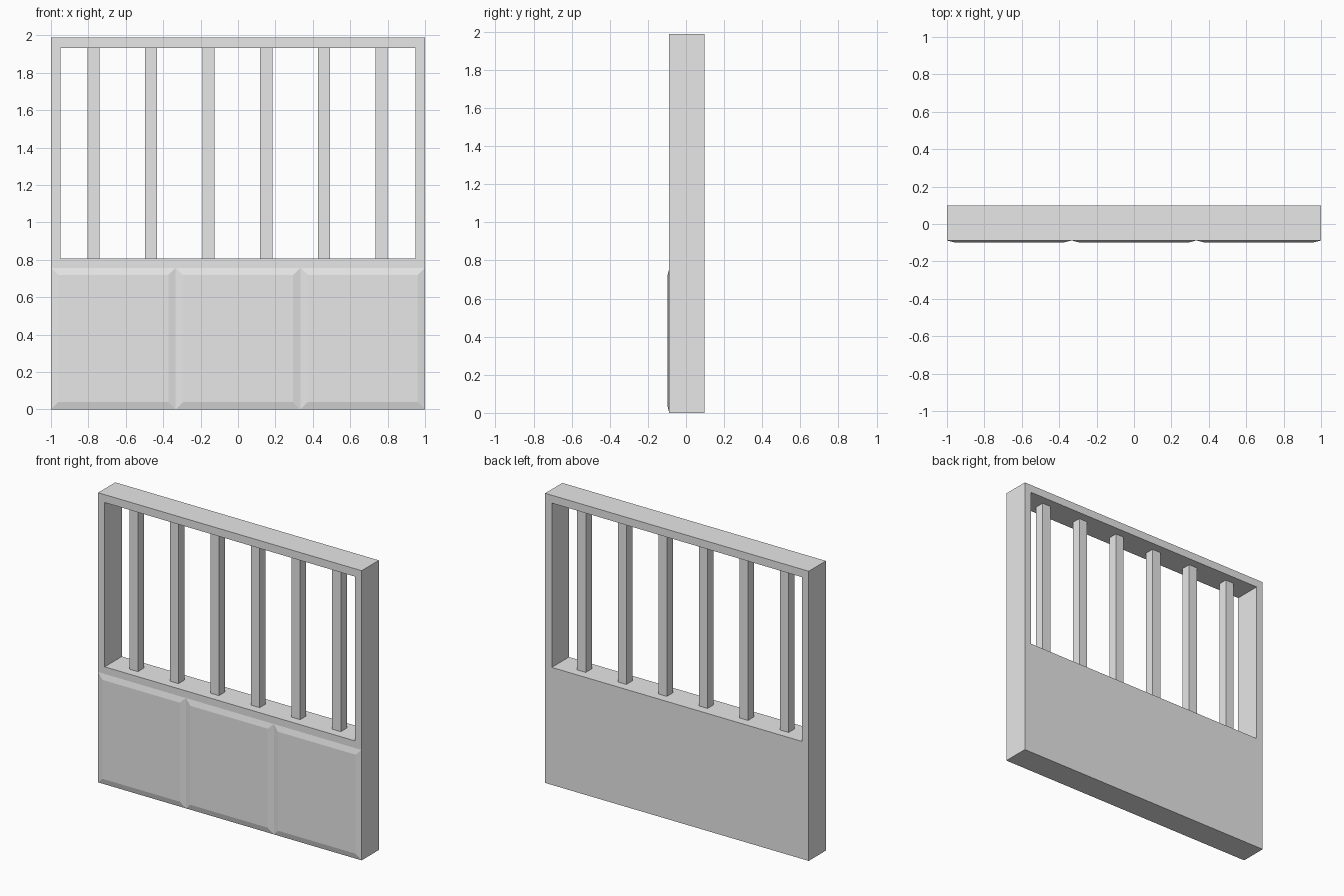
import bpy
import bmesh

cube = bpy.data.objects.get("Cube")
if cube:
    bpy.data.objects.remove(cube, do_unlink=True)

FRONT, BACK = -0.088, 0.098
TOP, SILL, RAIL = 1.987, 0.806, 1.933
POST_INNER = 0.95

grey = bpy.data.materials.new("plain_grey")
grey.use_nodes = True
grey.diffuse_color = (0.8, 0.8, 0.8, 1)
grey.node_tree.nodes["Principled BSDF"].inputs["Base Color"].default_value = (0.8, 0.8, 0.8, 1)


def finish(name, bm):
    bmesh.ops.recalc_face_normals(bm, faces=bm.faces)
    mesh = bpy.data.meshes.new(name)
    bm.to_mesh(mesh)
    bm.free()
    mesh.materials.append(grey)
    obj = bpy.data.objects.new(name, mesh)
    bpy.context.collection.objects.link(obj)
    return obj


def rectangle(bm, x0, x1, z0, z1, y):
    corners = ((x0, z0), (x1, z0), (x1, z1), (x0, z1))
    return [bm.verts.new((x, y, z)) for x, z in corners]


def bridge(bm, a, b):
    for i in range(4):
        j = (i + 1) % 4
        bm.faces.new((a[i], a[j], b[j], b[i]))


# Solid lower wall, side posts and top rail as one frame around the opening
bm = bmesh.new()
outer = [rectangle(bm, -1, 1, 0, TOP, y) for y in (FRONT, BACK)]
inner = [rectangle(bm, -POST_INNER, POST_INNER, SILL, RAIL, y) for y in (FRONT, BACK)]
bridge(bm, outer[0], outer[1])
bridge(bm, inner[0], inner[1])
for o, i in zip(outer, inner):
    bridge(bm, o, i)
finish("wall_frame", bm)

# Square upright bars, open ended where they meet the frame
BAR = 0.0325
for n in range(6):
    x = -0.773 + n * 0.308
    bm = bmesh.new()
    ends = [[bm.verts.new((x + sx * BAR, 0.005 + sy * BAR, z))
             for sx, sy in ((-1, -1), (1, -1), (1, 1), (-1, 1))] for z in (SILL, RAIL)]
    bridge(bm, ends[0], ends[1])
    finish(f"bar_{n + 1}", bm)

# Three shallow raised panels with sloping borders on the front
WIDTH, HEIGHT, SLOPE = 2 / 3, 0.757, 0.039
for n, side in enumerate(("right", "middle", "left")):
    x0 = -1 + n * WIDTH
    x1 = x0 + WIDTH
    bm = bmesh.new()
    base = rectangle(bm, x0, x1, 0, HEIGHT, FRONT)
    face = rectangle(bm, x0 + SLOPE, x1 - SLOPE, SLOPE, HEIGHT - SLOPE, FRONT - 0.01)
    bridge(bm, base, face)
    bm.faces.new(face)
    bm.normal_update()
    obj = finish(f"{side}_panel", bm)
    # Raised face must look towards the front
    if obj.data.polygons[-1].normal.y > 0:
        obj.data.flip_normals()
